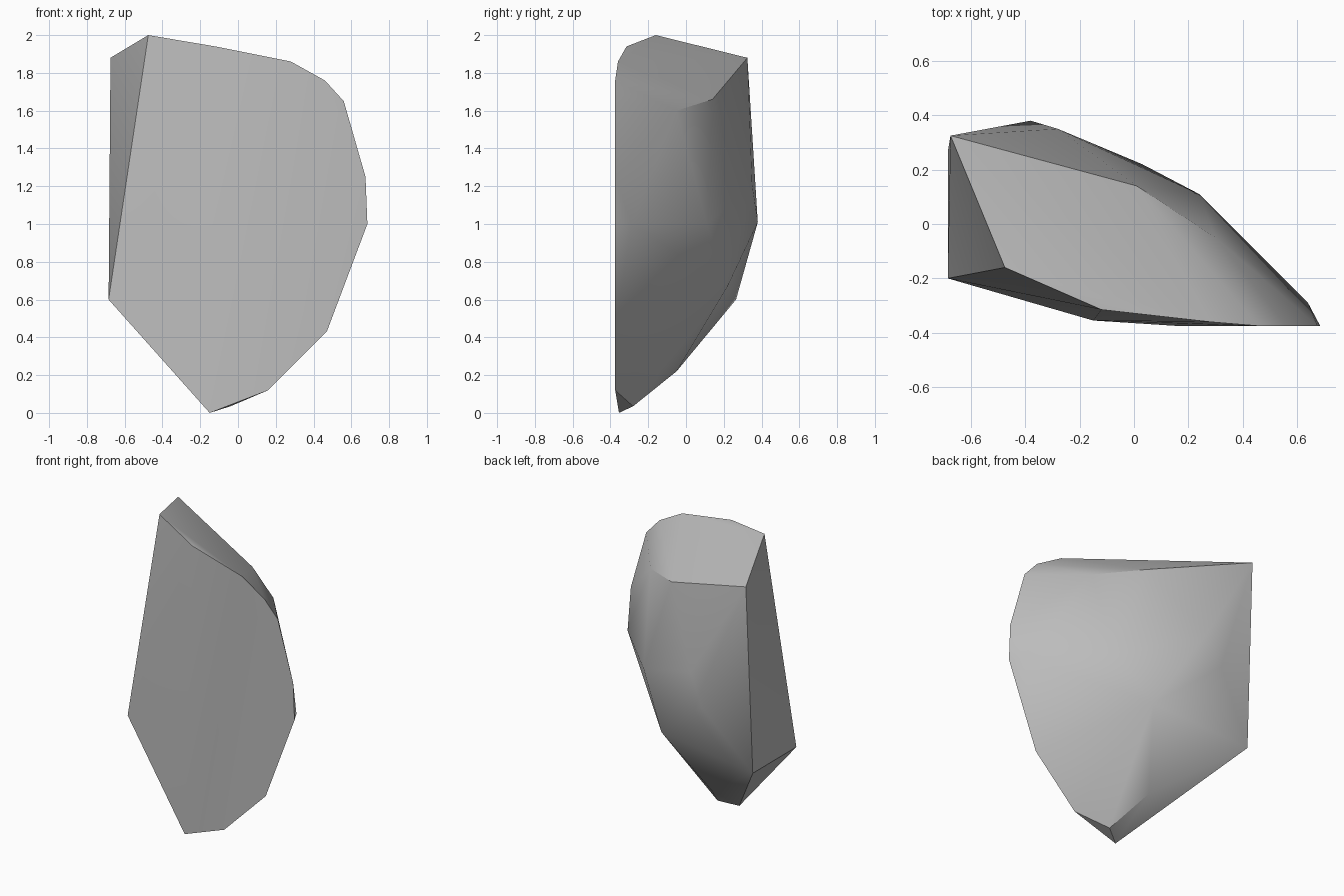
import bpy
import bmesh
import math

# Remove only the default cube
default_cube = bpy.data.objects.get("Cube")
if default_cube:
    bpy.data.objects.remove(default_cube, do_unlink=True)


def make_material(name, color):
    """Create a plain flat-coloured material."""
    material = bpy.data.materials.new(name)
    material.use_nodes = True
    material.diffuse_color = color
    shader = material.node_tree.nodes["Principled BSDF"]
    shader.inputs["Base Color"].default_value = color
    return material


def hull_object(name, corners, material):
    """Wrap corner points in a convex hull and give it a material."""
    bm = bmesh.new()
    for corner in corners:
        bm.verts.new(corner)
    result = bmesh.ops.convex_hull(bm, input=bm.verts[:])
    inner = set(result["geom_interior"] + result["geom_unused"])
    loose = [item for item in inner if isinstance(item, bmesh.types.BMVert)]
    bmesh.ops.delete(bm, geom=loose, context="VERTS")
    bmesh.ops.recalc_face_normals(bm, faces=bm.faces[:])
    mesh = bpy.data.meshes.new(name)
    bm.to_mesh(mesh)
    bm.free()
    mesh.materials.append(material)
    shard = bpy.data.objects.new(name, mesh)
    bpy.context.collection.objects.link(shard)
    return shard


# Flat front: rounded rim, all in one plane
FRONT = -0.375
rim = [(0.46, 1.76), (0.56, 1.65), (0.675, 1.25),
       (0.685, 1.0), (0.47, 0.43), (0.16, 0.12)]
front_rim = [(x, FRONT, z) for x, z in rim]

# Front edge that bends back towards the cleaved side
bent_edge = [(0.28, -0.36, 1.86), (-0.12, -0.315, 1.94),
             (-0.15, -0.355, 0), (-0.04, -0.28, 0.035)]

# Four corners of the cleaved side
cleaved_side = [(-0.475, -0.16, 2), (-0.675, 0.325, 1.88),
                (-0.685, 0.265, 0.6), (-0.685, -0.2, 0.6)]

# Swelling back
back_bulge = [(-0.38, 0.38, 1.01), (-0.28, 0.35, 1.21), (0.03, 0.22, 0.67),
              (0.24, 0.11, 1), (0.01, 0.14, 1.66), (0.3, -0.05, 1.6),
              (0.64, -0.29, 1), (-0.16, -0.05, 0.22)]

stone_grey = make_material("stone grey", (0.5, 0.5, 0.5, 1))
rock = hull_object("rock_shard", front_rim + bent_edge + cleaved_side + back_bulge, stone_grey)

# Smooth the gentle facets and keep the broken edges crisp
bpy.ops.object.select_all(action="DESELECT")
rock.select_set(True)
bpy.context.view_layer.objects.active = rock
bpy.ops.object.shade_smooth_by_angle(angle=math.radians(30))
